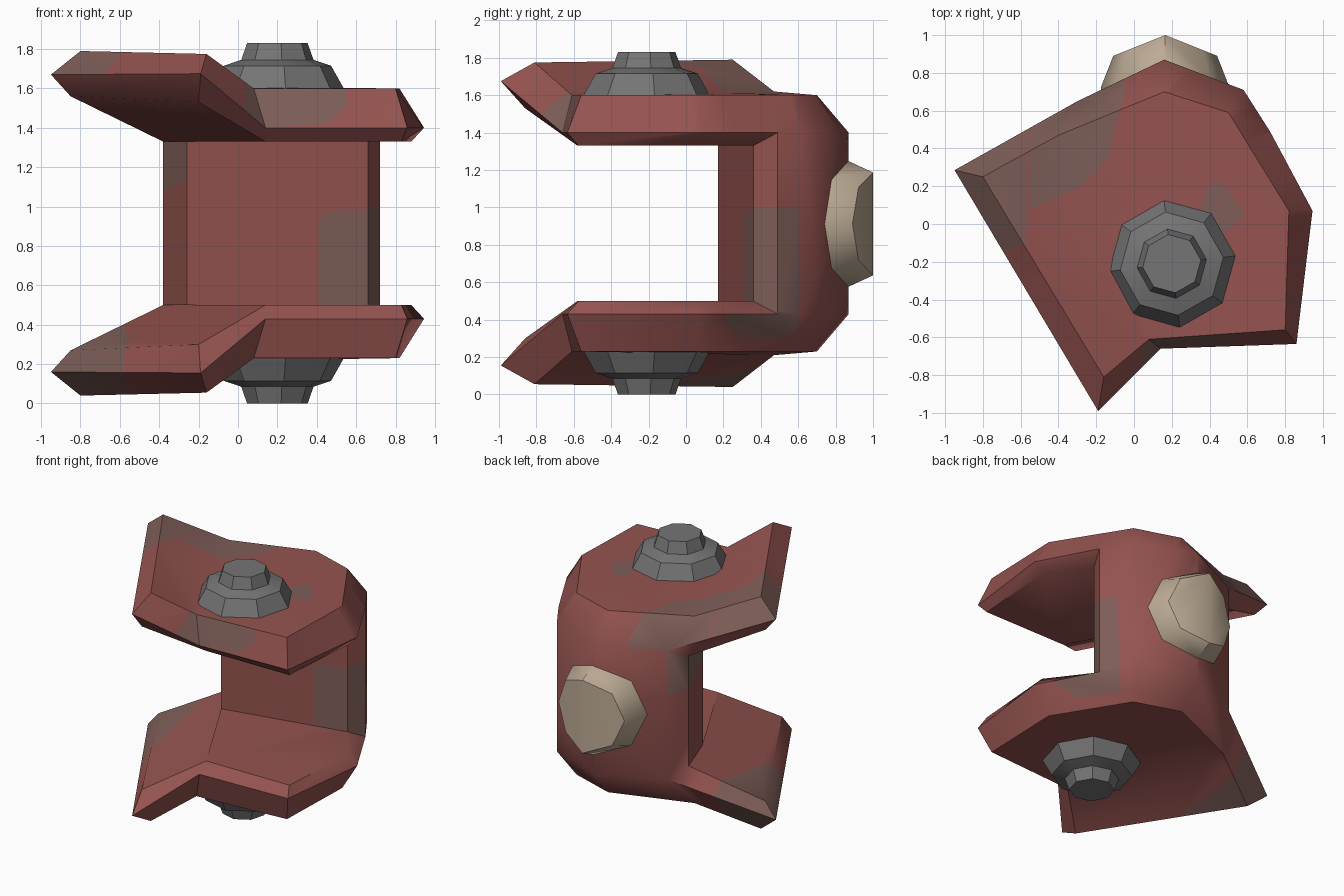
import bpy, bmesh, math
from mathutils import Vector

if "Cube" in bpy.data.objects:
    bpy.data.objects.remove(bpy.data.objects["Cube"])

MID = 0.915  # height of the mirror plane


def material(name, rgb):
    m = bpy.data.materials.new(name)
    m.diffuse_color = (*rgb, 1)
    m.use_nodes = True
    m.node_tree.nodes["Principled BSDF"].inputs["Base Color"].default_value = m.diffuse_color
    return m


RED = material("dull_red", (0.30, 0.088, 0.08))
GRIME = material("brown_grime", (0.21, 0.112, 0.098))
GREY = material("steel_grey", (0.178, 0.178, 0.178))
TAN = material("tan", (0.515, 0.413, 0.305))


def finish(bm, name, mats, angle):
    bmesh.ops.recalc_face_normals(bm, faces=bm.faces[:])
    me = bpy.data.meshes.new(name)
    bm.to_mesh(me)
    bm.free()
    ob = bpy.data.objects.new(name, me)
    bpy.context.collection.objects.link(ob)
    for m in mats:
        me.materials.append(m)
    bpy.ops.object.select_all(action='DESELECT')
    ob.select_set(True)
    bpy.context.view_layer.objects.active = ob
    bpy.ops.object.shade_smooth_by_angle(angle=math.radians(angle))
    return ob


def patch(bm, axes, poly, test):
    """Cut a convex counter-clockwise outline into the faces passing test and paint it."""
    bm.normal_update()
    faces = [f for f in bm.faces if test(f.normal, f.calc_center_median())]
    for p, q in zip(poly, poly[1:] + poly[:1]):
        co, no = Vector((0, 0, 0)), Vector((0, 0, 0))
        co[axes[0]], co[axes[1]] = p
        no[axes[0]], no[axes[1]] = p[1] - q[1], q[0] - p[0]
        if not faces:
            return
        geom = set(faces)
        for f in faces:
            geom.update(f.edges)
            geom.update(f.verts)
        res = bmesh.ops.bisect_plane(bm, geom=list(geom), dist=1e-5, plane_co=co, plane_no=no)
        kept = {g for g in res['geom'] if isinstance(g, bmesh.types.BMFace)} | {f for f in faces if f.is_valid}
        faces = [f for f in kept if (f.calc_center_median() - co).dot(no) > 0]
    for f in faces:
        f.material_index = 1


# Bracket: two bent plates joined by a back wall
OUTER = [(-.95, .285, 1.67), (-.19, -.99, 1.675), (.14, -.66, 1.4), (.86, -.635, 1.4), (.945, .07, 1.4),
         (.72, .49, 1.4), (.58, .71, 1.4), (.16, .87, 1.4), (-.3, .65, 1.4)]
TOP = [(-.8, .25, 1.79), (-.16, -.81, 1.775), (.08, -.61, 1.6), (.8, -.56, 1.6), (.82, .07, 1.6),
       (.5, .59, 1.6), (.16, .70, 1.6), (-.4, .47, 1.62)]
UNDER = [(-.85, .27, 1.56), (-.2, -.86, 1.53), (.14, -.58, 1.33), (.83, -.575, 1.33), (.88, .07, 1.33),
         (.66, .36, 1.33), (-.26, .17, 1.33), (-.38, .51, 1.33)]

bm = bmesh.new()
halves = []
for flip in (False, True):
    def ring(pts):
        return [bm.verts.new((x, y, 2 * MID - z if flip else z)) for x, y, z in pts]
    O, T, U = ring(OUTER), ring(TOP), ring(UNDER)
    halves.append((O, U))
    T9 = T[:5] + [T[5]] + T[5:]          # one top corner serves two outer corners
    for i in range(9):                   # outer bevel
        j = (i + 1) % 9
        vs = [O[i], O[j], T9[j], T9[i]]
        bm.faces.new(list(dict.fromkeys(vs)))
    for i in range(5):                   # inner bevel
        bm.faces.new((O[i], U[i], U[i + 1], O[i + 1]))
    bm.faces.new((O[8], U[7], U[0], O[0]))
    bm.faces.new((T[0], T[1], T[2], T[7]))
    bm.faces.new(T[2:])
    for idx in ((0, 7, 2, 1), (2, 7, 6), (2, 6, 5), (2, 5, 4, 3)):
        bm.faces.new([U[k] for k in idx])
strips = []
for O, U in halves:
    strips.append([O[5], O[6], O[7], O[8], U[7], U[6], U[5]])
a, b = strips
for i in range(7):                       # back wall
    j = (i + 1) % 7
    bm.faces.new((a[i], a[j], b[j], b[i]))
bmesh.ops.recalc_face_normals(bm, faces=bm.faces[:])


# Grime patches on the bracket
def on_top(n, c):
    return n.z > 0.05 and c.z > 1.35


patch(bm, (0, 1), [(-1.2, .9), (-1.2, .2), (-.68, -.15), (-.57, -.1), (-.55, .9)], on_top)
patch(bm, (0, 1), [(-.55, .9), (-.55, .08), (-.28, .2), (-.14, .35), (-.05, .7), (-.05, .9)], on_top)
patch(bm, (0, 1), [(.3, -.1), (.45, -.07), (.59, .05), (.45, .23), (.38, .17)], on_top)
patch(bm, (0, 2), [(0, 1.39), (.45, 1.42), (.56, 1.52), (.54, 1.62), (.05, 1.62)],
      lambda n, c: n.y < -.3 and n.z > 0.05 and c.z > 1.35)
patch(bm, (0, 2), [(.41, .45), (.8, .45), (.8, .98), (.5, .98), (.41, .95)],
      lambda n, c: n.y < -.3 and abs(n.z) < .1)
patch(bm, (1, 2), [(.2, .4), (.28, .31), (.55, .3), (.61, .43), (.6, 1), (.36, 1)],
      lambda n, c: n.x > .3 and n.z < .1 and c.z < 1.2)
patch(bm, (1, 2), [(.1, 1.15), (.66, 1.05), (.66, 1.42), (.1, 1.42)],
      lambda n, c: n.x < -.5 and abs(n.z) < .1)
patch(bm, (0, 1), [(-1.2, .9), (-1.2, .2), (-.6, -.45), (-.55, -.1), (-.6, .9)],
      lambda n, c: c.z < .6)
finish(bm, "bracket", [RED, GRIME], 40)


def loft(rings, name, mat, angle):
    """Skin a stack of equal rings and cap both ends."""
    bm = bmesh.new()
    loops = [[bm.verts.new(p) for p in r] for r in rings]
    for r, s in zip(loops, loops[1:]):
        for i in range(len(r)):
            j = (i + 1) % len(r)
            bm.faces.new((r[i], r[j], s[j], s[i]))
    for end in (loops[0], loops[-1]):
        # split each cap along the line through its first and opposite corner
        bm.faces.new(end[:5])
        bm.faces.new(end[4:] + end[:1])
    return finish(bm, name, [mat], angle)


def octagon(r, start):
    return [(r * math.cos(start + k * math.pi / 4), r * math.sin(start + k * math.pi / 4)) for k in range(8)]


# Stepped pin heads above and below
PIN = [(.34, 1.54), (.34, 1.6), (.275, 1.715), (.185, 1.745), (.155, 1.83)]
for name, flip in (("upper_pin", False), ("lower_pin", True)):
    loft([[(.2 + x, -.21 + y, 2 * MID - z if flip else z) for x, y in octagon(r, math.radians(97))]
          for r, z in PIN], name, GREY, 25)

# Rear knob, folded around the ridge of the back wall
KNOB = [(.34, .78), (.34, .86), (.275, 1.0)]
loft([[(.165 + x, y0 - .4 * abs(x), .912 + z) for x, z in octagon(r, math.pi / 2)]
      for r, y0 in KNOB], "rear_knob", TAN, 46)
